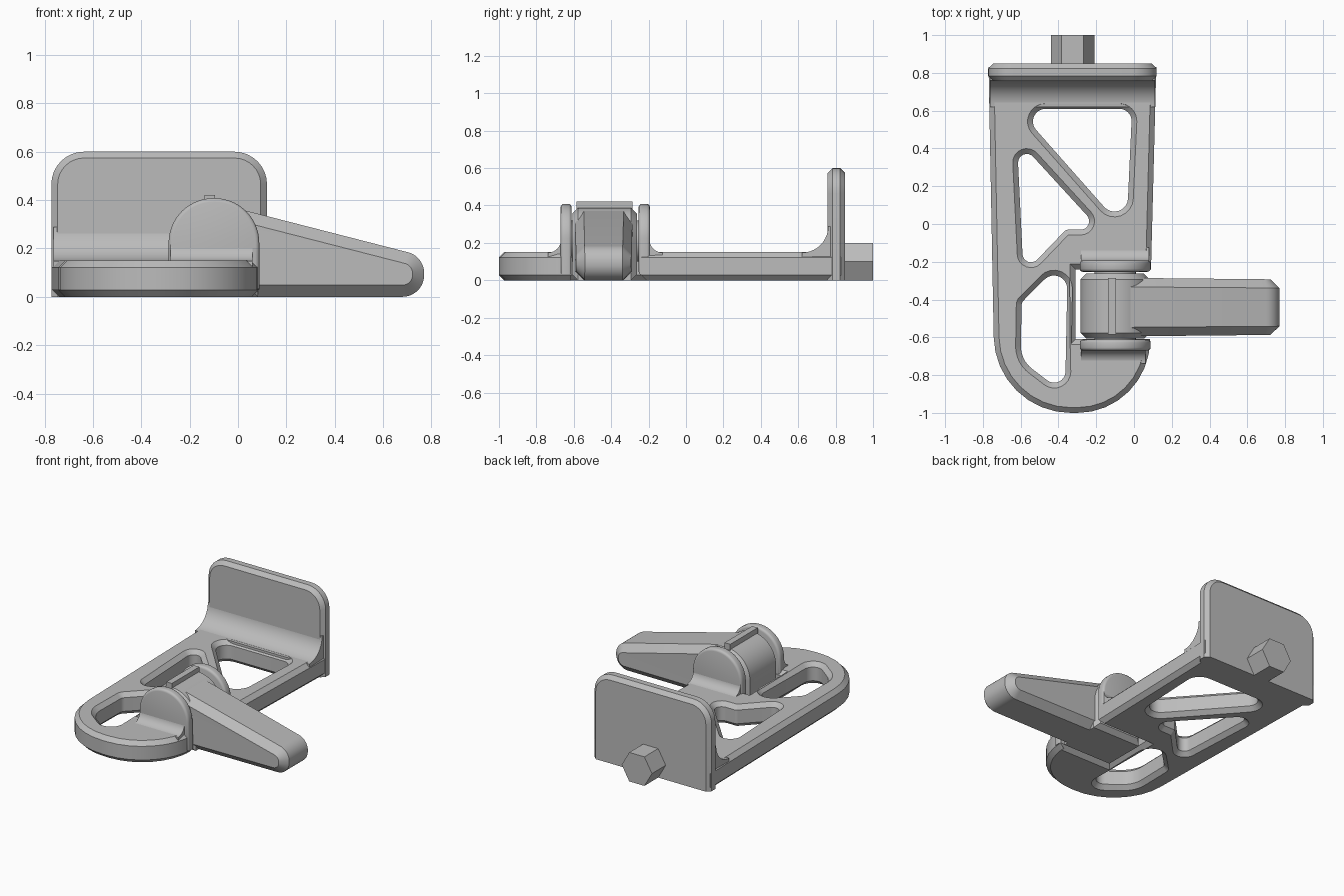
import bpy
import bmesh
import math
from mathutils import Matrix, Vector

cube = bpy.data.objects.get("Cube")
if cube:
    bpy.data.objects.remove(cube, do_unlink=True)

# One plain grey for the whole bracket
grey = bpy.data.materials.new("plain_grey")
grey.use_nodes = True
COLOUR = (0.5, 0.5, 0.5, 1)
grey.diffuse_color = COLOUR
grey.node_tree.nodes["Principled BSDF"].inputs["Base Color"].default_value = COLOUR

# Axis frames: which way a profile lies and is extruded
FLAT = Matrix.Identity(4)
UPRIGHT = Matrix.Rotation(math.pi / 2, 4, 'X')                  # profile x,z along y
SIDEWAYS = Matrix(((0, 0, 1, 0), (1, 0, 0, 0), (0, 1, 0, 0), (0, 0, 0, 1)))  # profile y,z along x


def rounded(corners, steps=8):
    """Polygon of (x, y, radius) corners with each corner filleted."""
    pts = []
    for i, (x, y, r) in enumerate(corners):
        p = Vector((x, y))
        if r == 0:
            pts.append(p)
            continue
        a = (Vector(corners[i - 1][:2]) - p).normalized()
        b = (Vector(corners[(i + 1) % len(corners)][:2]) - p).normalized()
        half = a.angle(b) / 2
        centre = p + (a + b).normalized() * (r / math.sin(half))
        u = p + a * (r / math.tan(half)) - centre
        v = p + b * (r / math.tan(half)) - centre
        start = math.atan2(u.y, u.x)
        turn = math.atan2(u.x * v.y - u.y * v.x, u.dot(v))
        for k in range(steps + 1):
            t = start + turn * k / steps
            pts.append(centre + r * Vector((math.cos(t), math.sin(t))))
    return pts


def finish(name, bm):
    """Smooth the gentle edges, keep the rest sharp, and add the object."""
    bmesh.ops.recalc_face_normals(bm, faces=bm.faces[:])
    for f in bm.faces:
        f.smooth = True
    for e in bm.edges:
        e.smooth = len(e.link_faces) == 2 and e.calc_face_angle(0) < math.radians(32)
    mesh = bpy.data.meshes.new(name)
    bm.to_mesh(mesh)
    bm.free()
    mesh.materials.append(grey)
    ob = bpy.data.objects.new(name, mesh)
    bpy.context.collection.objects.link(ob)
    return ob


def slab(name, loops, frame, low, high, bevel=0.0, res=0, ground=False):
    """Extrude filled loops from low to high along the frame's axis, edges bevelled."""
    curve = bpy.data.curves.new(name + "_profile", 'CURVE')
    curve.dimensions = '2D'
    curve.fill_mode = 'BOTH'
    curve.extrude = (high - low) / 2 - bevel
    curve.bevel_depth = bevel
    curve.bevel_resolution = res
    curve.offset = -bevel
    for loop in loops:
        spline = curve.splines.new('POLY')
        spline.points.add(len(loop) - 1)
        for point, co in zip(spline.points, loop):
            point.co = (co[0], co[1], 0, 1)
            point.radius = 1
        spline.use_cyclic_u = True
    helper = bpy.data.objects.new(name + "_profile", curve)
    bpy.context.collection.objects.link(helper)
    bpy.context.view_layer.update()
    graph = bpy.context.evaluated_depsgraph_get()
    mesh = bpy.data.meshes.new_from_object(helper.evaluated_get(graph))
    bm = bmesh.new()
    bm.from_mesh(mesh)
    bpy.data.objects.remove(helper, do_unlink=True)
    bpy.data.curves.remove(curve)
    bpy.data.meshes.remove(mesh)
    middle = (low + high) / 2
    if frame is UPRIGHT:
        middle = -middle
    bm.transform(frame @ Matrix.Translation((0, 0, middle)))
    bmesh.ops.remove_doubles(bm, verts=bm.verts[:], dist=0.0002)
    if ground:
        # Cut square at the ground
        cut = bmesh.ops.bisect_plane(bm, geom=bm.verts[:] + bm.edges[:] + bm.faces[:],
                                     plane_co=(0, 0, 0), plane_no=(0, 0, 1), clear_inner=True)
        rim = [g for g in cut["geom_cut"] if isinstance(g, bmesh.types.BMEdge)]
        bmesh.ops.holes_fill(bm, edges=rim)
    return finish(name, bm)


def cove(name, y, z, side, r, x0, x1):
    """Concave fillet between a floor at z and a wall at y; side is the open direction."""
    sink = 0.03
    pts = [(y - side * sink, z - sink), (y + side * r, z - sink)]
    for k in range(11):
        t = k / 10 * math.pi / 2
        pts.append((y + side * r * (1 - math.sin(t)), z + r * (1 - math.cos(t))))
    pts.append((y - side * sink, z + r))
    return slab(name, [pts], SIDEWAYS, x0, x1)


# Base plate: rounded front, slot for the lever, three windows
outline = [(-0.77, 0.83, 0), (-0.735, -1, 0.408), (0.085, -1, 0.385), (0.085, -0.61, 0),
           (-0.31, -0.61, 0), (-0.31, -0.24, 0), (0.09, -0.24, 0), (0.118, 0.83, 0)]
back_window = [(-0.617, 0.61, 0.067), (-0.01, 0.61, 0.065), (-0.04, -0.043, 0.072)]
middle_window = [(-0.62, 0.45, 0.046), (-0.18, -0.03, 0.045), (-0.36, -0.03, 0.03),
                 (-0.585, -0.264, 0.045)]
front_window = [(-0.595, -0.415, 0.04), (-0.35, -0.17, 0.07), (-0.365, -0.90, 0.06),
                (-0.60, -0.72, 0.15)]
slab("base_plate", [rounded(c) for c in (outline, back_window, middle_window, front_window)],
     FLAT, 0, 0.15, 0.028)

# Back wall with rounded top corners, and the cove at its foot
wall = [(-0.772, -0.06, 0), (0.12, -0.06, 0), (0.12, 0.6, 0.135), (-0.772, 0.6, 0.135)]
slab("back_wall", [rounded(wall)], UPRIGHT, 0.757, 0.85, 0.026, ground=True)
cove("wall_cove", 0.76, 0.148, -1, 0.14, -0.762, 0.11)

# Hexagonal stud behind the wall
stud = [(-0.325 + 0.1155 * math.cos(k * math.pi / 3), 0.1 + 0.1155 * math.sin(k * math.pi / 3))
        for k in range(6)]
slab("hex_stud", [stud], UPRIGHT, 0.83, 1.0)

# Pair of hinge ears with coves on their outer sides
ear = [(-0.287, 0.03, 0), (0.088, 0.03, 0), (0.088, 0.408, 0.185), (-0.287, 0.408, 0.185)]
for label, low, high, face, side in (("front", -0.67, -0.612, -0.668, -1),
                                     ("rear", -0.253, -0.193, -0.195, 1)):
    slab(label + "_ear", [rounded(ear, 14)], UPRIGHT, low, high, 0.016, 2)
    cove(label + "_ear_cove", face, 0.148, side, 0.07, -0.28, 0.06 if side < 0 else 0.08)

# Pivot pin through both ears
pin = [(-0.1 + 0.11 * math.cos(k * math.pi / 16), 0.21 + 0.11 * math.sin(k * math.pi / 16))
       for k in range(32)]
slab("pivot_pin", [pin], UPRIGHT, -0.64, -0.22)

# Lever: hub, tapered handle with round tip, and the ridge on the hub
hub = [(-0.283, 0, 0), (0.083, 0, 0), (0.083, 0.388, 0.182), (-0.283, 0.388, 0.182)]
slab("lever_hub", [rounded(hub, 14)], UPRIGHT, -0.607, -0.263, 0.03)
handle = [(-0.283, 0, 0), (0.77, 0, 0.09), (0.77, 0.167, 0.09), (-0.283, 0.437, 0.182)]
grip = slab("lever_handle", [rounded(handle, 12)], UPRIGHT, -0.592, -0.282, 0.048)
for v in grip.data.vertices:
    # Slight narrowing towards the tip
    v.co.y = -0.44 + (v.co.y + 0.437) * (1 - 0.07 * max(0, v.co.x))
ridge = [(-0.138, 0.3), (-0.095, 0.3), (-0.095, 0.42), (-0.138, 0.42)]
slab("hub_ridge", [ridge], UPRIGHT, -0.585, -0.285)
